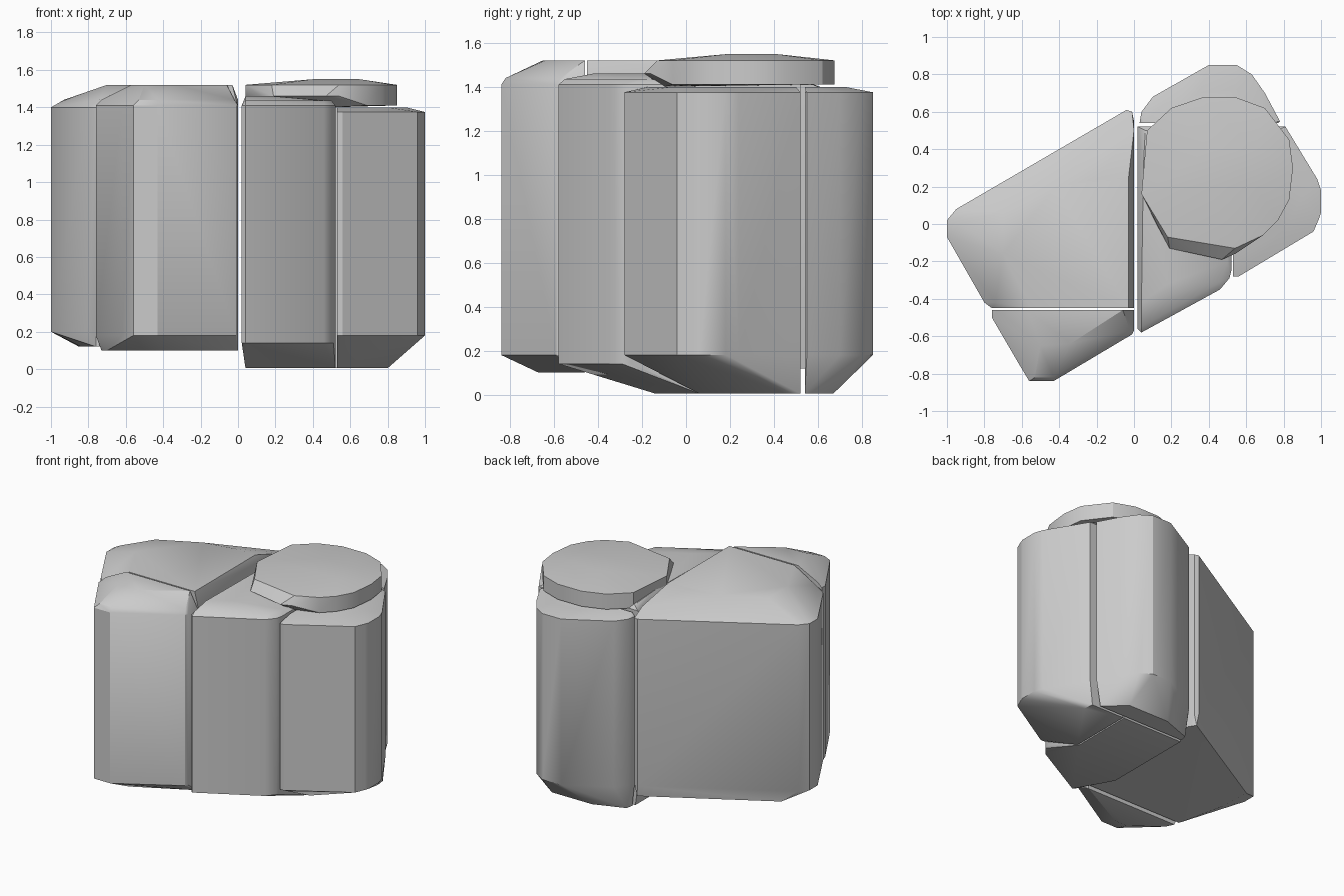
import bpy
import bmesh
from math import radians

default_cube = bpy.data.objects.get("Cube")
if default_cube:
    bpy.data.objects.remove(default_cube, do_unlink=True)

# Single plain material for the whole cluster
grey = bpy.data.materials.new("plain_grey")
grey.use_nodes = True
colour = (0.6, 0.6, 0.6, 1)
grey.diffuse_color = colour
grey.node_tree.nodes["Principled BSDF"].inputs["Base Color"].default_value = colour


def at_height(outline, height):
    """Lift a flat outline to one height."""
    return [(x, y, height) for x, y in outline]


def make_block(name, outline, wall_bottom, wall_top, bottom_points, top_points):
    """Wrap upright walls, a chamfered underside and a sloping lid in a convex skin."""
    points = at_height(outline, wall_bottom) + at_height(outline, wall_top)
    points += bottom_points + top_points
    mesh = bpy.data.meshes.new(name)
    bm = bmesh.new()
    for point in points:
        bm.verts.new(point)
    result = bmesh.ops.convex_hull(bm, input=bm.verts[:], use_existing_faces=False)
    unused = {v for key in ("geom_interior", "geom_unused")
              for v in result[key] if isinstance(v, bmesh.types.BMVert)}
    bmesh.ops.delete(bm, geom=list(unused), context="VERTS")
    bmesh.ops.dissolve_limit(bm, angle_limit=radians(1),
                             verts=bm.verts[:], edges=bm.edges[:])
    bmesh.ops.recalc_face_normals(bm, faces=bm.faces[:])
    bm.to_mesh(mesh)
    bm.free()
    mesh.materials.append(grey)
    block = bpy.data.objects.new(name, mesh)
    bpy.context.scene.collection.objects.link(block)
    bpy.ops.object.select_all(action="DESELECT")
    block.select_set(True)
    bpy.context.view_layer.objects.active = block
    bpy.ops.object.shade_smooth_by_angle(angle=radians(30))
    return block


# Large block at the back on the -x side
make_block(
    "back_block",
    outline=[(-1, .02), (-.95, .08), (-.04, .61), (-.01, .6), (0, .54),
             (0, -.45), (-.76, -.45), (-.8, -.42), (-1, -.07)],
    wall_bottom=.2, wall_top=1.4,
    bottom_points=at_height([(-.84, -.1), (-.76, -.45), (0, -.45),
                             (0, .55), (-.03, .6), (-.85, .13)], .12),
    top_points=at_height([(-.7, .06), (-.7, -.16), (-.55, -.45), (-.03, -.45),
                          (-.03, .24), (-.2, .24), (-.42, .2)], 1.52)
    + at_height([(-.93, 0), (-.74, -.42), (0, .5)], 1.44))

# Wedge in front of it
make_block(
    "front_wedge",
    outline=[(-.76, -.46), (-.76, -.5), (-.62, -.74), (-.56, -.84),
             (-.43, -.84), (-.01, -.59), (0, -.57), (0, -.46)],
    wall_bottom=.18, wall_top=1.41,
    bottom_points=at_height([(-.73, -.46), (-.7, -.52), (-.5, -.67),
                             (-.4, -.67), (0, -.46)], .1),
    top_points=at_height([(-.57, -.46), (-.06, -.46), (-.34, -.64),
                          (-.5, -.65)], 1.52)
    + at_height([(-.73, -.46), (-.53, -.82), (-.43, -.82), (-.02, -.57)], 1.44))

# Central block carrying the cap
make_block(
    "centre_block",
    outline=[(.02, -.56), (.04, -.58), (.46, -.35), (.51, -.29),
             (.52, -.25), (.52, .52), (.02, .52)],
    wall_bottom=.14, wall_top=1.41,
    bottom_points=at_height([(.04, -.14), (.04, .52), (.52, .06), (.52, .52)], .005),
    top_points=at_height([(.04, -.42), (.18, -.32), (.05, .3)], 1.46)
    + at_height([(.04, -.55), (.46, -.31), (.5, -.2), (.06, .5)], 1.435))

# Outer corner on the +x side
make_block(
    "right_corner",
    outline=[(.53, -.28), (.56, -.28), (.96, -.04), (.99, .03), (1, .06),
             (1, .18), (.98, .24), (.81, .52), (.53, .52)],
    wall_bottom=.18, wall_top=1.375,
    bottom_points=at_height([(.53, .06), (.8, .45), (.79, .52), (.53, .52)], .005),
    top_points=at_height([(.53, -.17), (.8, -.05), (.9, .15),
                          (.76, .5), (.53, .5)], 1.4))

# Rounded end at the back
make_block(
    "back_end",
    outline=[(.03, .54), (.04, .6), (.1, .68), (.4, .85), (.55, .85),
             (.63, .8), (.7, .7), (.78, .55), (.77, .54)],
    wall_bottom=.18, wall_top=1.375,
    bottom_points=at_height([(.05, .54), (.06, .59), (.28, .67),
                             (.6, .67), (.74, .54)], .005),
    top_points=at_height([(.05, .54), (.35, .7), (.55, .72), (.72, .54)], 1.4))

# Flat cap with a shallow dome and one slanted front side
cap_rim = [(.04, .16), (.07, .5), (.2, .62), (.36, .675), (.55, .675),
           (.7, .62), (.83, .45), (.85, .3), (.83, .13), (.77, .02),
           (.69, -.06), (.54, -.13), (.18, -.07)]
make_block(
    "round_cap",
    outline=cap_rim[1:-2],
    wall_bottom=1.41, wall_top=1.52,
    bottom_points=at_height([(.08, .15), (.2, -.04), (.5, -.1)], 1.4)
    + at_height([(.19, -.13), (.47, -.19), (.54, -.16), (.12, 0), (.04, .16)], 1.46),
    top_points=at_height(cap_rim, 1.52)
    + at_height([(.4, .2), (.65, .2), (.65, .4), (.4, .4)], 1.55))
